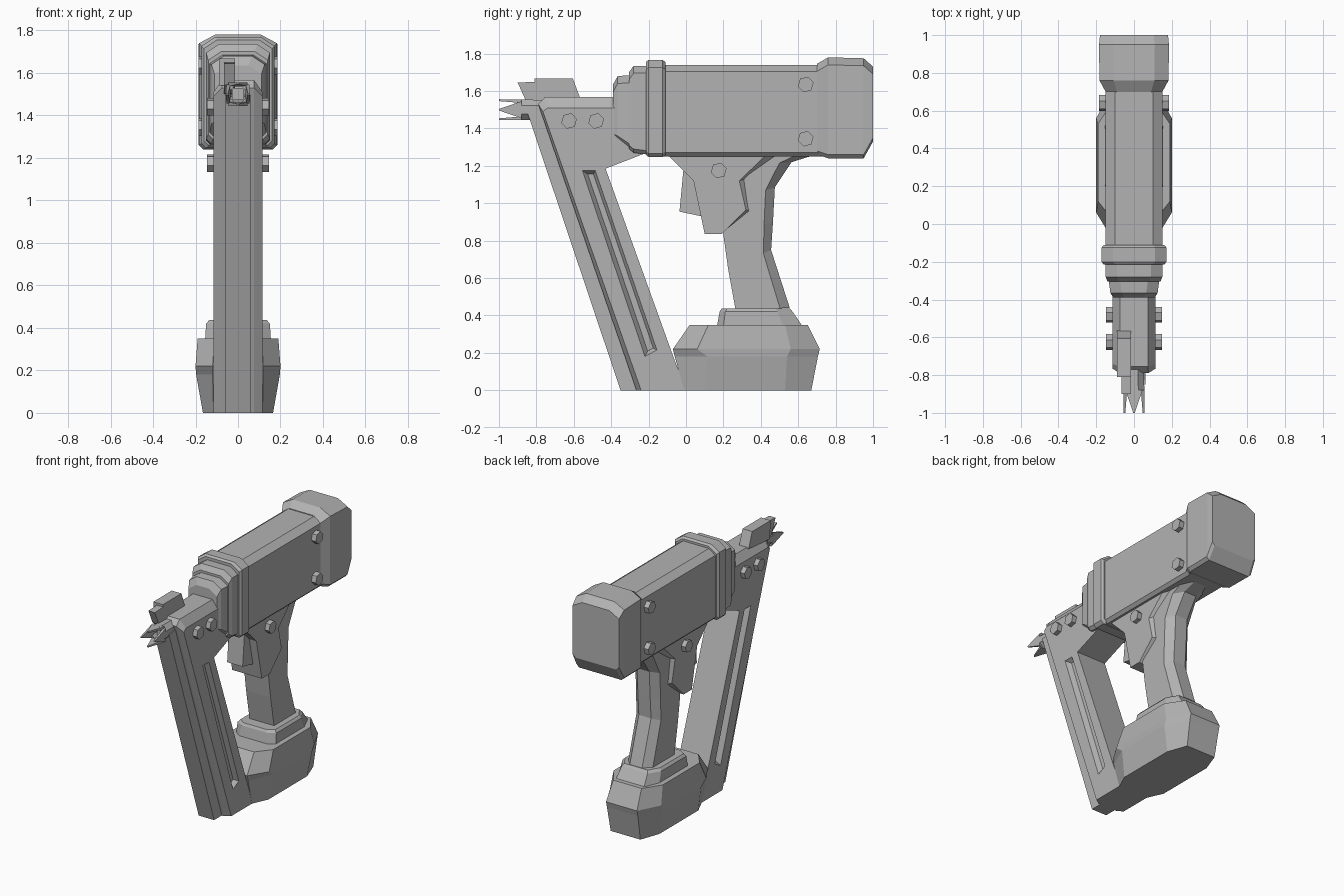
import bpy, bmesh
from math import cos, sin, pi

cube = bpy.data.objects.get("Cube")
if cube:
    bpy.data.objects.remove(cube, do_unlink=True)

grey = bpy.data.materials.new("tool_grey")
grey.use_nodes = True
GREY = (0.45, 0.45, 0.45, 1)
grey.diffuse_color = GREY
grey.node_tree.nodes["Principled BSDF"].inputs["Base Color"].default_value = GREY


def loft(name, rings, closed=False):
    """Skin matching rings of points; cap the ends, or join last to first."""
    bm = bmesh.new()
    loops = [[bm.verts.new(p) for p in ring] for ring in rings]
    pairs = list(zip(loops, loops[1:]))
    if closed:
        pairs.append((loops[-1], loops[0]))
    else:
        bm.faces.new(loops[0])
        bm.faces.new(loops[-1])
    for a, b in pairs:
        for i in range(len(a)):
            j = (i + 1) % len(a)
            bm.faces.new((a[i], a[j], b[j], b[i]))
    bmesh.ops.recalc_face_normals(bm, faces=bm.faces)
    mesh = bpy.data.meshes.new(name)
    bm.to_mesh(mesh)
    bm.free()
    mesh.materials.append(grey)
    obj = bpy.data.objects.new(name, mesh)
    bpy.context.collection.objects.link(obj)
    return obj


def side_loft(name, layers):
    """Side outlines in (y, z), each placed at its x."""
    return loft(name, [[(x, y, z) for y, z in outline] for x, outline in layers])


def slab(name, x0, x1, outline):
    return side_loft(name, [(x0, outline), (x1, outline)])


def shell_ring(y, hw, z0, z1, cx=0.06, cz=0.04, cb=0.02):
    """Upright section with a chamfered top and small lower chamfers."""
    half = [(hw - cb, z0), (hw, z0 + cb), (hw, z1 - cz), (hw - cx, z1)]
    pts = half + [(-x, z) for x, z in reversed(half)]
    return [(x, y, z) for x, z in pts]


def plan_ring(z, y0, y1, hw, end, f0, f1):
    """Level section with corners cut between the ends and flat sides."""
    half = [(end, y0), (hw, f0), (hw, f1), (end, y1)]
    pts = half + [(-x, y) for x, y in reversed(half)]
    return [(x, y, z) for x, y in pts]


# Motor housing, rear cap and stepped front collars
loft("body", [shell_ring(-0.15, 0.15, 1.25, 1.74, 0.05, 0.035),
              shell_ring(0.73, 0.15, 1.25, 1.74, 0.05, 0.035)])
loft("rear_cap", [shell_ring(0.70, 0.15, 1.26, 1.745),
                  shell_ring(0.76, 0.183, 1.24, 1.78, 0.075),
                  shell_ring(0.95, 0.185, 1.24, 1.775, 0.075),
                  shell_ring(1.0, 0.18, 1.33, 1.73, 0.075)])
loft("collar", [shell_ring(-0.215, 0.16, 1.26, 1.755),
                shell_ring(-0.2, 0.172, 1.247, 1.766),
                shell_ring(-0.125, 0.172, 1.247, 1.766),
                shell_ring(-0.11, 0.16, 1.26, 1.755)])
loft("front_collar", [shell_ring(-0.305, 0.14, 1.29, 1.70),
                      shell_ring(-0.28, 0.15, 1.27, 1.735),
                      shell_ring(-0.2, 0.15, 1.26, 1.735)])
loft("nose_collar", [shell_ring(-0.39, 0.11, 1.35, 1.635),
                     shell_ring(-0.365, 0.125, 1.34, 1.68),
                     shell_ring(-0.29, 0.135, 1.29, 1.685)])

# Magazine with sloped front shoulders
side = [(-0.24, 0), (0, 0), (-0.075, 0.2), (-0.43, 1.185), (-0.21, 1.27),
        (-0.21, 1.51), (-0.74, 1.51), (-0.765, 1.49)]
core = [(-0.265, 0), (0, 0), (-0.075, 0.2), (-0.43, 1.185), (-0.21, 1.27),
        (-0.21, 1.567), (-0.755, 1.567), (-0.79, 1.53)]
magazine = side_loft("magazine", [(-0.115, side), (-0.075, core),
                                  (0.075, core), (0.115, side)])
slab("magazine_rail", -0.06, 0.06,
     [(-0.35, 0), (-0.24, 0), (-0.74, 1.5), (-0.85, 1.49)])

# Long recessed slot in each magazine side
slot = [(-0.555, 1.175), (-0.485, 1.175), (-0.155, 0.215), (-0.22, 0.18)]
floor = [(-0.525, 1.155), (-0.495, 1.155), (-0.175, 0.225), (-0.205, 0.21)]
for name, s in (("left", 1), ("right", -1)):
    cutter = side_loft("slot_cutter_" + name,
                       [(s * 0.085, floor), (s * 0.116, slot)])
    cutter.hide_render = True
    cutter.hide_viewport = True
    cut = magazine.modifiers.new("slot_" + name, "BOOLEAN")
    cut.operation = "DIFFERENCE"
    cut.object = cutter

# Depth stop on top of the nose
slab("depth_stop", -0.09, -0.015,
     [(-0.8, 1.54), (-0.565, 1.56), (-0.605, 1.667), (-0.81, 1.667)])
slab("depth_stop_tip", -0.065, -0.015,
     [(-0.855, 1.545), (-0.79, 1.5), (-0.79, 1.65), (-0.9, 1.645)])

# Hollow muzzle with four pointed teeth
def tube_ring(y, r):
    return [(r * cos(pi / 8 + i * pi / 4), y, 1.5 + r * sin(pi / 8 + i * pi / 4))
            for i in range(8)]

loft("muzzle", [tube_ring(-0.72, 0.055), tube_ring(-0.9, 0.06),
                tube_ring(-0.9, 0.042), tube_ring(-0.72, 0.042)], closed=True)
slab("driver_blade", -0.028, 0.028,
     [(-0.86, 1.472), (-0.72, 1.472), (-0.72, 1.528), (-0.86, 1.528)])
for k in range(4):
    c, s = cos(k * pi / 2), sin(k * pi / 2)
    def tooth(y, inner, outer, w):
        flat = [(inner, -w), (outer, -w), (outer, w), (inner, w)]
        return [(c * u - s * v, y, 1.5 + s * u + c * v) for u, v in flat]
    loft("muzzle_tooth", [tooth(-0.88, 0.036, 0.055, 0.045),
                          tooth(-1.0, 0.046, 0.056, 0.004)])

# Battery foot and the stepped plate under the grip
loft("battery", [plan_ring(0, -0.01, 0.67, 0.165, 0.115, 0.1, 0.53),
                 plan_ring(0.18, -0.06, 0.705, 0.197, 0.12, 0.115, 0.54),
                 plan_ring(0.22, -0.07, 0.715, 0.2, 0.12, 0.06, 0.56),
                 plan_ring(0.35, 0.02, 0.65, 0.19, 0.11, 0.12, 0.53)])
loft("grip_plate", [plan_ring(0.34, 0.165, 0.625, 0.155, 0.11, 0.2, 0.52),
                    plan_ring(0.42, 0.18, 0.57, 0.15, 0.1, 0.21, 0.49),
                    plan_ring(0.437, 0.19, 0.555, 0.135, 0.09, 0.22, 0.48)])

# Grip with chamfered back edges
def grip_ring(front, back, hw=0.095):
    half = [(0, hw), (0.82, hw), (1, hw * 0.5)]
    pts = half + [(t, -x) for t, x in reversed(half)]
    return [(x, front[0] + t * (back[0] - front[0]),
             front[1] + t * (back[1] - front[1])) for t, x in pts]

loft("grip", [grip_ring(f, b) for f, b in (
    ((0.265, 0.43), (0.555, 0.44)), ((0.225, 0.65), (0.455, 0.75)),
    ((0.2, 0.83), (0.465, 0.9)), ((0.2, 1.0), (0.475, 1.085)),
    ((0.2, 1.19), (0.565, 1.22)), ((0.15, 1.27), (0.7, 1.262)))])

# Trigger housing with a bevelled rear edge, and the trigger
start = [(-0.1, 1.26), (0.04, 1.12), (0.1, 0.835), (0.19, 0.835)]
outer = start + [(0.32, 0.965), (0.285, 1.12), (0.43, 1.26)]
inner = start + [(0.34, 0.957), (0.315, 1.13), (0.5, 1.26)]
side_loft("trigger_housing", [(-0.115, outer), (-0.09, inner),
                              (0.09, inner), (0.115, outer)])
slab("trigger", -0.06, 0.06,
     [(-0.01, 1.22), (-0.035, 0.955), (0.085, 0.93), (0.08, 1.2)])

# Hexagonal bolts, mirrored on both sides
def bolt(y, z, base, tip):
    for s in (-1, 1):
        hexagon = [(y + 0.043 * cos(i * pi / 3 + 0.25),
                    z + 0.043 * sin(i * pi / 3 + 0.25)) for i in range(6)]
        slab("bolt", s * base, s * tip, hexagon)

for y, z, base, tip in ((-0.625, 1.44, 0.1, 0.147), (-0.48, 1.44, 0.1, 0.147),
                        (0.175, 1.175, 0.1, 0.147),
                        (0.64, 1.635, 0.14, 0.185), (0.64, 1.345, 0.14, 0.185)):
    bolt(y, z, base, tip)
